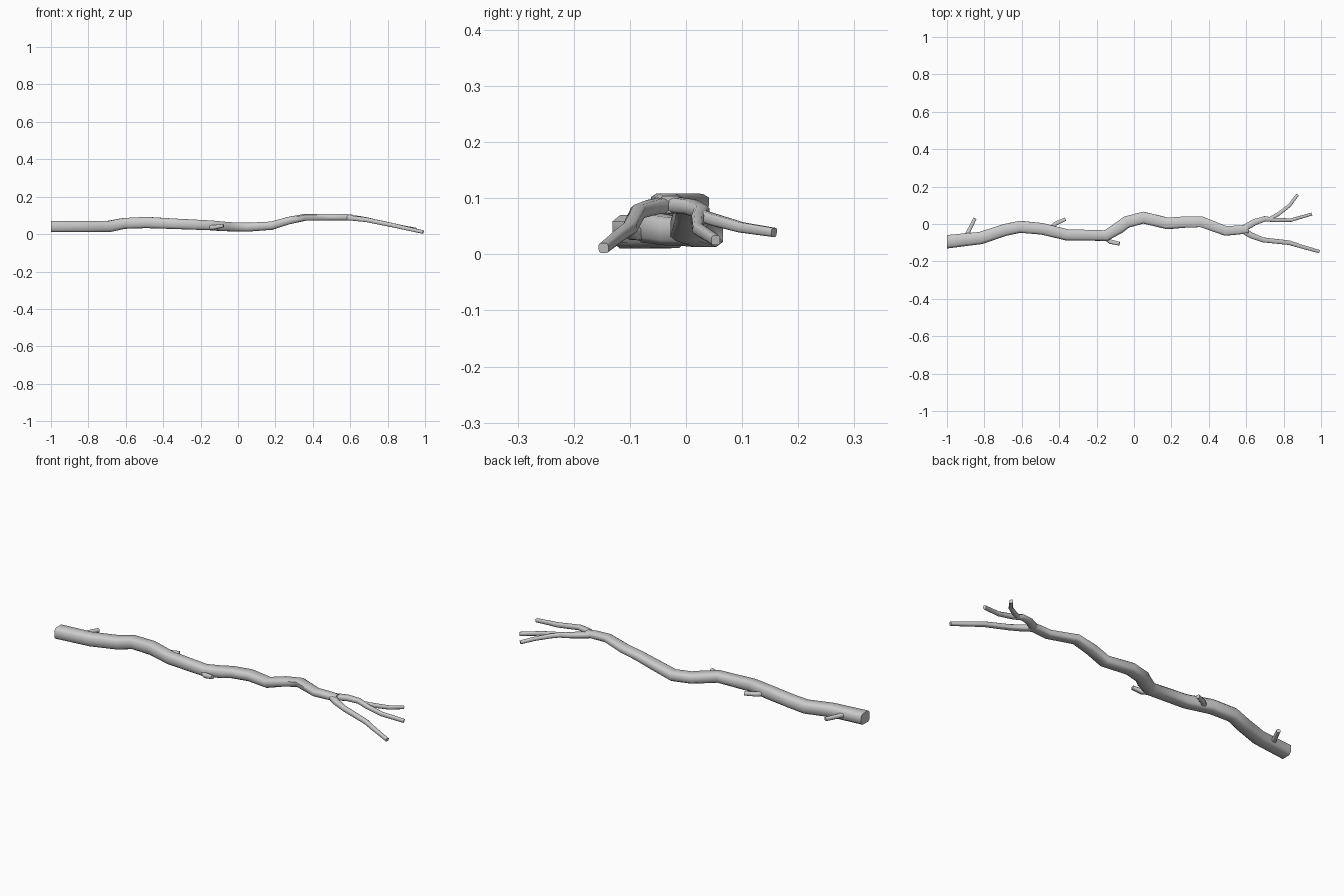
import bpy, bmesh
from mathutils import Vector

# Chamfered-square cross-section (unit half-size)
C = 0.62
SECTION = [(1, -C), (1, C), (C, 1), (-C, 1), (-1, C), (-1, -C), (-C, -1), (C, -1)]


def limb(name, pts):
    """Tapered tube through points (x, y, z, half width, half height)."""
    bm = bmesh.new()
    pos = [Vector(p[:3]) for p in pts]
    rings = []
    for i, p in enumerate(pts):
        a = (pos[i] - pos[i - 1]).normalized() if i else Vector()
        b = (pos[i + 1] - pos[i]).normalized() if i < len(pts) - 1 else Vector()
        t = (a + b).normalized()
        if i == 0 and name == "trunk":
            t = Vector((1, 0, 0))
        side = Vector((0, 0, 1)).cross(t).normalized()
        up = t.cross(side)
        rings.append([bm.verts.new(pos[i] + side * u * p[3] + up * v * p[4]) for u, v in SECTION])
    n = len(SECTION)
    for r, s in zip(rings, rings[1:]):
        for k in range(n):
            bm.faces.new((r[k], r[(k + 1) % n], s[(k + 1) % n], s[k]))
    bm.faces.new(rings[0][::-1])
    bm.faces.new(rings[-1])
    bmesh.ops.recalc_face_normals(bm, faces=bm.faces)
    me = bpy.data.meshes.new(name)
    bm.to_mesh(me)
    bm.free()
    ob = bpy.data.objects.new(name, me)
    bpy.context.collection.objects.link(ob)
    bpy.ops.object.select_all(action='DESELECT')
    ob.select_set(True)
    bpy.context.view_layer.objects.active = ob
    bpy.ops.object.shade_smooth_by_angle(angle=1.0)
    return ob


# Main stem
limb("trunk", [
    (-1.00, -0.095, 0.040, .036, .030), (-0.82, -0.075, 0.040, .033, .030),
    (-0.69, -0.032, 0.041, .032, .030), (-0.61, -0.015, 0.057, .032, .029),
    (-0.49, -0.026, 0.062, .031, .030), (-0.36, -0.058, 0.056, .030, .028),
    (-0.15, -0.062, 0.047, .029, .026), (-0.08, -0.020, 0.041, .032, .025),
    (-0.04, 0.010, 0.039, .032, .024), (0.05, 0.034, 0.037, .032, .024),
    (0.18, 0.003, 0.045, .031, .022), (0.27, 0.010, 0.072, .030, .020),
    (0.36, 0.012, 0.090, .029, .018), (0.49, -0.037, 0.091, .026, .017),
    (0.56, -0.032, 0.091, .024, .017), (0.61, -0.028, 0.089, .020, .015)])

# Forked tip branches
limb("lower_fork", [
    (0.585, -0.035, 0.088, .017, .014), (0.625, -0.060, 0.084, .016, .013),
    (0.69, -0.085, 0.076, .013, .012), (0.83, -0.100, 0.047, .012, .011),
    (0.90, -0.122, 0.031, .010, .010), (0.99, -0.147, 0.011, .009, .009)])
limb("upper_fork", [
    (0.59, -0.022, 0.088, .018, .014), (0.645, 0.010, 0.084, .017, .013),
    (0.70, 0.028, 0.075, .014, .012), (0.755, 0.021, 0.062, .011, .011),
    (0.84, 0.021, 0.045, .009, .010), (0.95, 0.053, 0.025, .008, .009)])
limb("upper_fork_twig", [
    (0.72, 0.024, 0.070, .010, .010), (0.77, 0.052, 0.061, .010, .010),
    (0.83, 0.098, 0.048, .009, .009), (0.875, 0.157, 0.039, .008, .008)])

# Side twigs
limb("rear_twig", [
    (-0.895, -0.065, 0.040, .014, .012), (-0.88, -0.030, 0.040, .010, .010),
    (-0.85, 0.031, 0.040, .009, .009)])
limb("middle_twig", [
    (-0.45, -0.035, 0.050, .016, .013), (-0.42, 0.002, 0.048, .011, .010),
    (-0.366, 0.026, 0.047, .009, .009)])
limb("front_twig", [
    (-0.16, -0.065, 0.036, .016, .012), (-0.125, -0.095, 0.037, .012, .011),
    (-0.078, -0.105, 0.046, .010, .009)])
